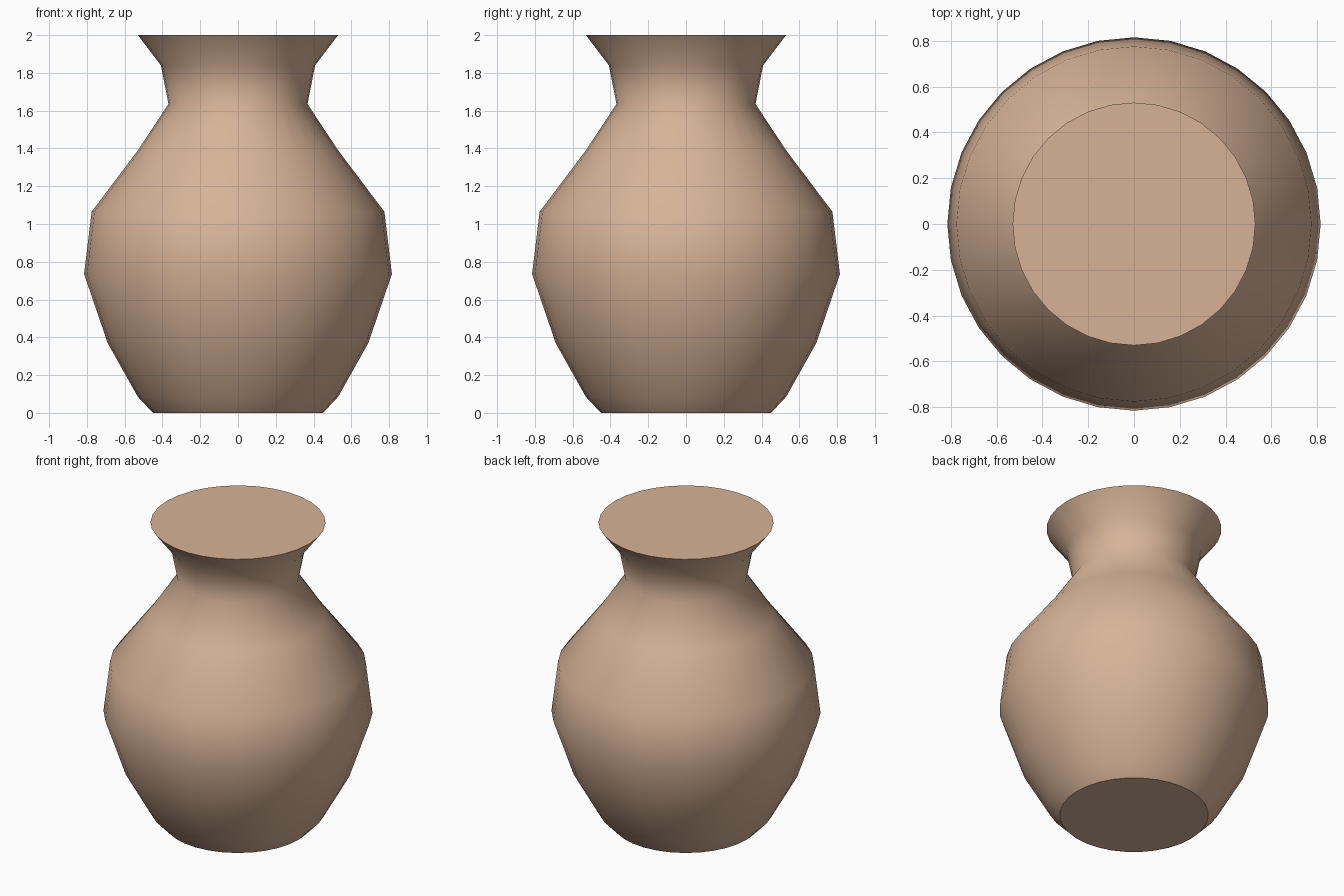
import bpy, bmesh, math

if "Cube" in bpy.data.objects:
    bpy.data.objects.remove(bpy.data.objects["Cube"])

SIDES = 32
# Vase profile from foot to lip: (radius, height)
PROFILE = [(0.45, 0.0), (0.53, 0.085), (0.69, 0.37), (0.815, 0.735),
           (0.775, 1.065), (0.53, 1.39), (0.368, 1.635), (0.408, 1.84), (0.53, 2.0)]

bm = bmesh.new()

# Rings of the turned body
rings = [[bm.verts.new((r * math.cos(math.tau * i / SIDES),
                        r * math.sin(math.tau * i / SIDES), z))
          for i in range(SIDES)] for r, z in PROFILE]

# Smooth walls
for low, high in zip(rings, rings[1:]):
    for i in range(SIDES):
        j = (i + 1) % SIDES
        bm.faces.new((low[i], low[j], high[j], high[i])).smooth = True

# Flat closed base and top, with crisp rims
for cap in (bm.faces.new(rings[0][::-1]), bm.faces.new(rings[-1])):
    for edge in cap.edges:
        edge.smooth = False

mesh = bpy.data.meshes.new("vase")
bm.to_mesh(mesh)
bm.free()

# Tan clay
clay = bpy.data.materials.new("clay")
clay.diffuse_color = (0.68, 0.45, 0.31, 1.0)
clay.use_nodes = True
clay.node_tree.nodes["Principled BSDF"].inputs["Base Color"].default_value = clay.diffuse_color
mesh.materials.append(clay)

vase = bpy.data.objects.new("vase", mesh)
bpy.context.collection.objects.link(vase)
